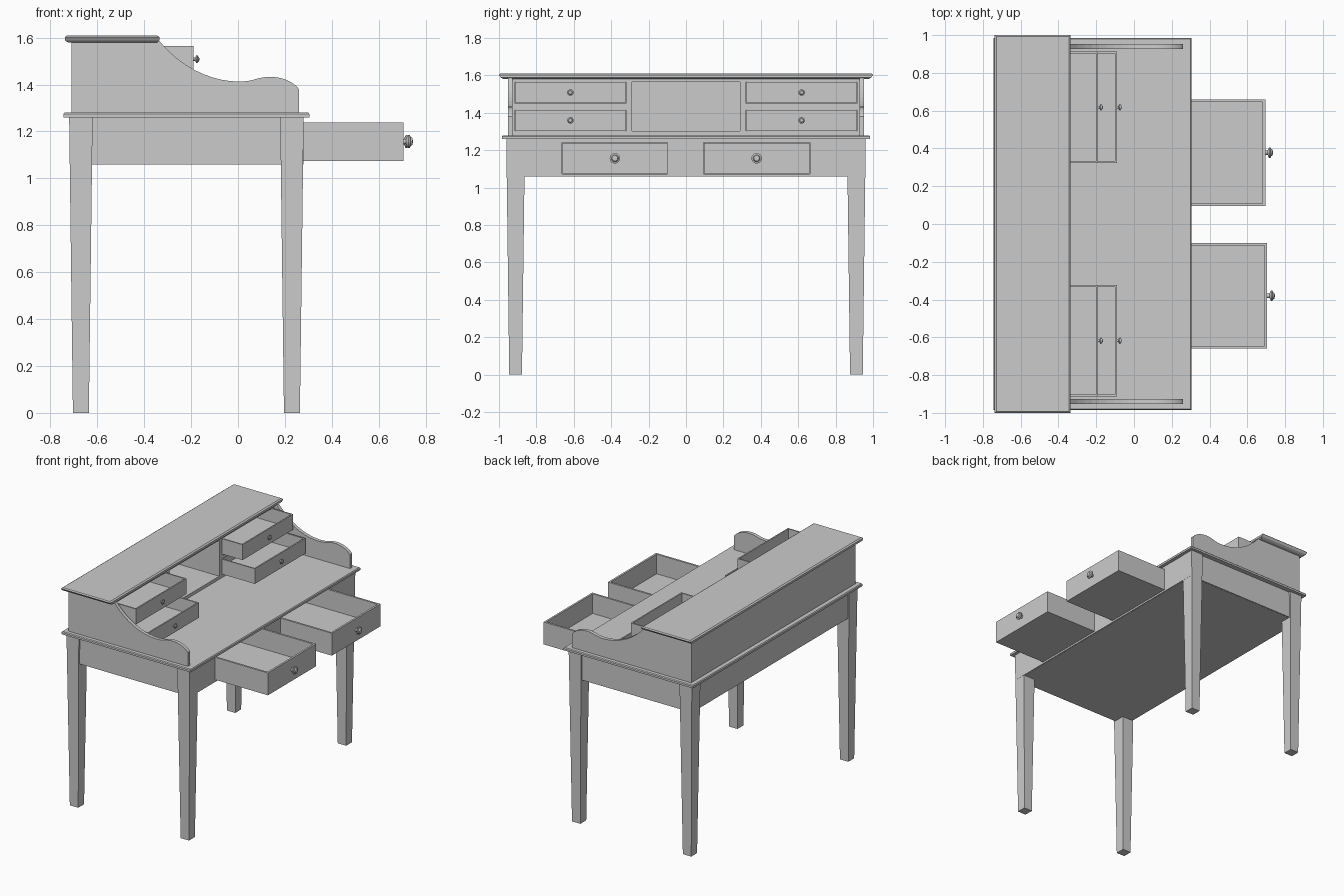
import bpy, bmesh, math
from mathutils import Vector
from mathutils.geometry import interpolate_bezier

if "Cube" in bpy.data.objects:
    bpy.data.objects.remove(bpy.data.objects["Cube"])


def finish(bm, name):
    bmesh.ops.recalc_face_normals(bm, faces=bm.faces)
    me = bpy.data.meshes.new(name)
    bm.to_mesh(me)
    bm.free()
    ob = bpy.data.objects.new(name, me)
    bpy.context.collection.objects.link(ob)
    return ob


def add_box(bm, x, y, z):
    vs = bmesh.ops.create_cube(bm, size=1)["verts"]
    for v in vs:
        v.co = Vector([(r[0] + r[1]) / 2 + c * (r[1] - r[0]) for r, c in zip((x, y, z), v.co)])
    return vs


def boxes(name, *ranges):
    bm = bmesh.new()
    for r in ranges:
        add_box(bm, *r)
    return finish(bm, name)


def drawer(name, x, y, z, wall):
    # open tray: inset the top face and sink it
    bm = bmesh.new()
    add_box(bm, x, y, z)
    top = max(bm.faces, key=lambda f: f.calc_center_median().z)
    bmesh.ops.inset_region(bm, faces=[top], thickness=wall)
    new = bmesh.ops.extrude_discrete_faces(bm, faces=[top])["faces"]
    bmesh.ops.translate(bm, verts=new[0].verts, vec=(0, 0, -(z[1] - z[0] - wall)))
    return finish(bm, name)


def knob(name, pos, s):
    # turned knob with its axis along +x
    profile = [(-0.003, 0.012), (0.012, 0.011), (0.018, 0.024), (0.022, 0.028),
               (0.028, 0.028), (0.031, 0.019), (0.039, 0.015), (0.041, 0.0)]
    bm = bmesh.new()
    vs = [bm.verts.new((a * s, r * s, 0)) for a, r in profile]
    es = [bm.edges.new(p) for p in zip(vs, vs[1:])]
    bmesh.ops.spin(bm, geom=vs + es, cent=(0, 0, 0), axis=(1, 0, 0),
                   angle=2 * math.pi, steps=20)
    bmesh.ops.remove_doubles(bm, verts=bm.verts, dist=1e-5)
    ob = finish(bm, name)
    ob.location = pos
    ob.data.shade_smooth()
    ob.data.set_sharp_from_angle(angle=math.radians(35))
    return ob


def slab(name, layers):
    # moulded board: stacked rectangles (x0, x1, half_y, z)
    bm = bmesh.new()
    rings = []
    for x0, x1, h, z in layers:
        rings.append([bm.verts.new(p) for p in ((x0, -h, z), (x1, -h, z), (x1, h, z), (x0, h, z))])
    for a, b in zip(rings, rings[1:]):
        for i in range(4):
            j = (i + 1) % 4
            bm.faces.new((a[i], a[j], b[j], b[i]))
    bm.faces.new(rings[0])
    bm.faces.new(rings[-1])
    return finish(bm, name)


# tapered legs
for label, cx in (("back", -0.67), ("front", 0.23)):
    for side, s in (("left", -1), ("right", 1)):
        bm = bmesh.new()
        cy = s * 0.911
        for v in add_box(bm, (-0.05, 0.05), (-0.05, 0.05), (0, 1.26)):
            k = 0.68 if v.co.z < 0.5 else 1
            v.co = Vector((cx + v.co.x * k, cy + v.co.y * k, v.co.z))
        finish(bm, f"{label}_leg_{side}")

# apron with two drawer openings
Y = 0.948
boxes("apron_sides", *[((-0.705, 0.26), tuple(sorted((s * Y, s * 0.925))), (1.06, 1.26)) for s in (-1, 1)])
boxes("apron_back", ((-0.712, -0.69), (-0.93, 0.93), (1.06, 1.26)))
boxes("apron_bottom", ((-0.70, 0.27), (-0.94, 0.94), (1.059, 1.072)))
front = (0.255, 0.2785)
boxes("apron_front",
      (front, (-0.94, 0.94), (1.24, 1.26)), (front, (-0.94, 0.94), (1.06, 1.073)),
      *[(front, y, (1.073, 1.24)) for y in ((-0.94, -0.662), (-0.098, 0.093), (0.662, 0.94))])

# desktop
slab("desktop", [(-0.745, 0.305, 0.984, 1.26), (-0.745, 0.305, 0.984, 1.274),
                 (-0.74, 0.30, 0.979, 1.28)])

# large drawers
for name, y, x1 in (("left", (-0.66, -0.10), 0.705), ("right", (0.095, 0.66), 0.695)):
    drawer(f"large_drawer_{name}", (0.0, x1), y, (1.075, 1.239), 0.02)
    knob(f"large_knob_{name}", (x1, sum(y) / 2, 1.157), 1)

# scrolled side panels
outline = [Vector((-0.71, 0, 1.275)), Vector((-0.71, 0, 1.585))]
for seg in (((-.335, 1.585), (-.23, 1.46), (-.1, 1.413), (.005, 1.413)),
            ((.005, 1.413), (.07, 1.413), (.08, 1.433), (.14, 1.433)),
            ((.14, 1.433), (.19, 1.433), (.24, 1.41), (.26, 1.38))):
    pts = interpolate_bezier(*[Vector((x, 0, z)) for x, z in seg], 10)
    outline += pts if seg[0][0] == -.335 else pts[1:]
outline.append(Vector((0.26, 0, 1.275)))
for name, y in (("left", -0.953), ("right", 0.927)):
    bm = bmesh.new()
    face = bm.faces.new([bm.verts.new(p + Vector((0, y, 0))) for p in outline])
    ext = bmesh.ops.extrude_face_region(bm, geom=[face])["geom"]
    bmesh.ops.translate(bm, verts=[g for g in ext if isinstance(g, bmesh.types.BMVert)], vec=(0, 0.026, 0))
    finish(bm, f"side_panel_{name}")

# hutch carcass
D = (-0.70, -0.355)
boxes("hutch_back", ((-0.71, -0.695), (-0.94, 0.94), (1.28, 1.582)))
boxes("hutch_bottom", (D, (-0.927, 0.927), (1.278, 1.303)))
boxes("hutch_top", (D, (-0.927, 0.927), (1.566, 1.582)))
for name, s in (("left", -1), ("right", 1)):
    def span(a, b):
        return tuple(sorted((s * a, s * b)))
    boxes(f"hutch_frame_{name}",
          (D, span(0.29, 0.322), (1.303, 1.566)),
          (D, span(0.914, 0.928), (1.303, 1.566)),
          (D, span(0.322, 0.914), (1.416, 1.45)))
    # small drawers
    for level, x1, z in (("upper", -0.19, (1.452, 1.565)), ("lower", -0.09, (1.304, 1.415))):
        drawer(f"small_drawer_{level}_{name}", (x1 - 0.33, x1), span(0.324, 0.912), z, 0.014)
        knob(f"small_knob_{level}_{name}", (x1, s * 0.618, sum(z) / 2), 0.62)

# moulded hutch top
slab("hutch_cap", [(-0.725, -0.345, 0.975, 1.58), (-0.738, -0.335, 0.99, 1.588),
                   (-0.738, -0.335, 1.0, 1.603), (-0.728, -0.345, 0.993, 1.61)])
